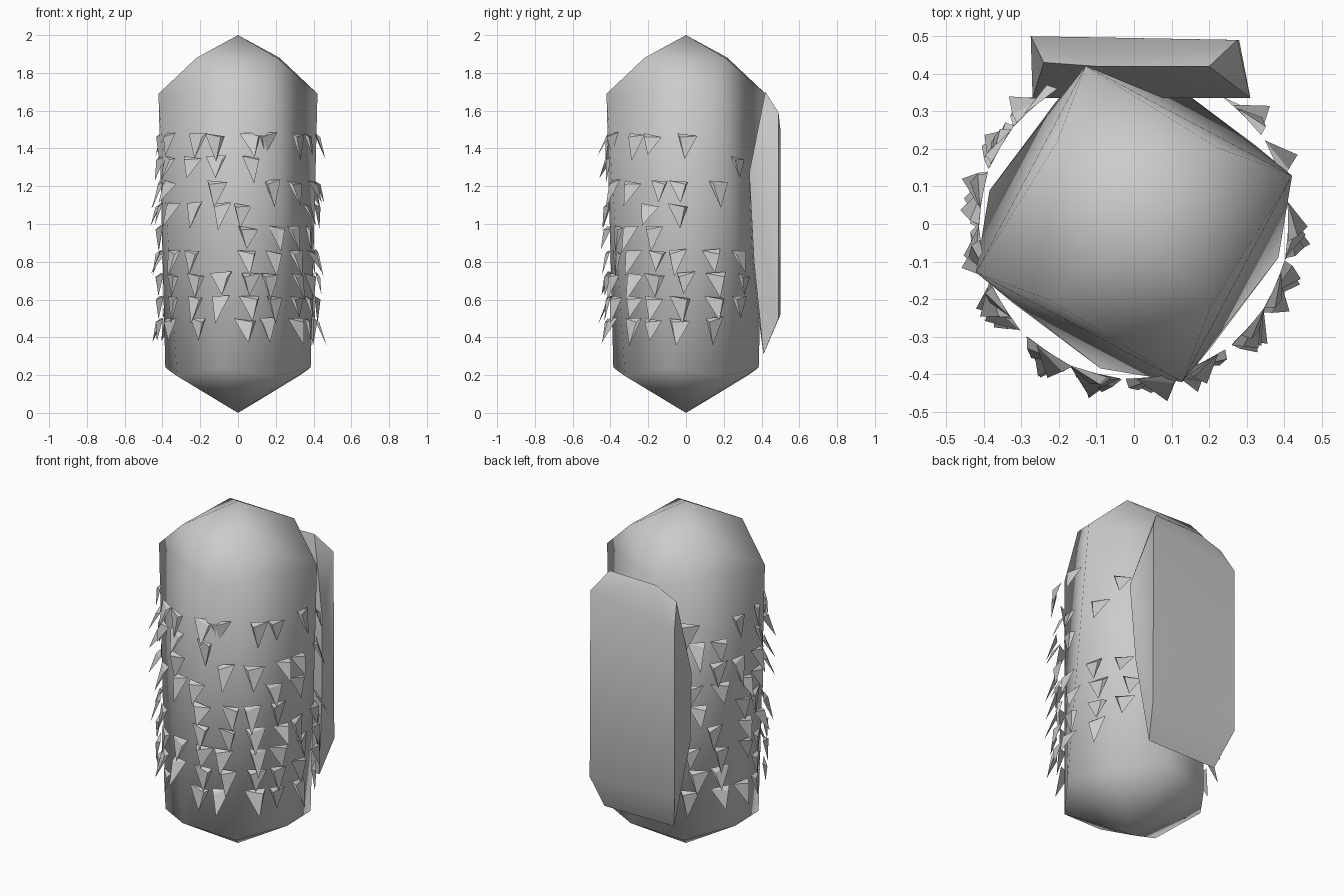
import bpy, bmesh, math, random
from mathutils import Vector, Matrix

if "Cube" in bpy.data.objects:
    bpy.data.objects.remove(bpy.data.objects["Cube"])

random.seed(4)


def polar(r, deg, z):
    a = math.radians(deg)
    return Vector((r * math.cos(a), r * math.sin(a), z))


def finish(name, bm, smooth=None):
    bmesh.ops.recalc_face_normals(bm, faces=bm.faces)
    mesh = bpy.data.meshes.new(name)
    bm.to_mesh(mesh)
    bm.free()
    ob = bpy.data.objects.new(name, mesh)
    bpy.context.collection.objects.link(ob)
    if smooth:
        bpy.ops.object.select_all(action='DESELECT')
        ob.select_set(True)
        bpy.context.view_layer.objects.active = ob
        bpy.ops.object.shade_smooth_by_angle(angle=math.radians(smooth))
    return ob


def hull(name, points, smooth):
    bm = bmesh.new()
    for p in points:
        bm.verts.new(p)
    res = bmesh.ops.convex_hull(bm, input=bm.verts)
    junk = [g for g in res['geom_interior'] if isinstance(g, bmesh.types.BMVert)]
    if junk:
        bmesh.ops.delete(bm, geom=junk, context='VERTS')
    return finish(name, bm, smooth)


# Body: faceted capsule, four-fold rings twisted against each other
rings = [(0.30, 43, 1.88), (0.44, 17, 1.69), (0.395, -13, 0.24), (0.385, 33, 0.195)]
body = [Vector((0, 0, 0)), Vector((0, 0, 2))]
body += [polar(r, a + 90 * k, z) for r, a, z in rings for k in range(4)]
hull("body", body, 70)

# Pack on the back: bevelled slab, narrowing to ridges at top and bottom
pack = [(-.275, .5, 1.5), (.275, .49, 1.59), (.28, .49, .5), (-.275, .5, .52),
        (-.1, .42, 1.695), (.2, .42, 1.7), (-.24, .43, 1.64),
        (.24, .41, .31), (-.21, .41, .31),
        (.31, .335, 1.27), (-.27, .335, 1.2), (-.27, .345, .8), (.29, .36, .8)]
hull("back_pack", pack, 50)

# Scales: pointed shards hanging in columns around the body, one flag per row
rows = [1.48, 1.36, 1.23, 1.11, .99, .86, .74, .62, .5]
columns = {
    45: "010001110", 22: "001001111", -3: "101101111", -24: "101111111",
    -43: "101011111", -64: "101011111", -84: "110111111", -104: "111100110",
    -124: "110101111", -147: "111101111", -170: "111111111", 171: "101111101",
    149: "011101111", 131: "110110111"}
bm = bmesh.new()
for angle, flags in columns.items():
    for z, flag in zip(rows, flags):
        if flag == "0":
            continue
        w = random.uniform(.045, .06)
        h = random.uniform(.11, .15)
        out = random.uniform(0, .06)
        side = random.choice((-1, 1))
        turn = Matrix.Rotation(math.radians(angle + random.uniform(-4, 4)), 4, 'Z')
        local = [(.41, -w, 0), (.41, w, random.uniform(-.02, .01)),
                 (.435, side * .04, -.02), (.42 + out, side * .015, -h)]
        v = [bm.verts.new(turn @ Vector(p) + Vector((0, 0, z))) for p in local]
        for f in ((0, 1, 2), (0, 1, 3), (1, 2, 3), (0, 2, 3)):
            bm.faces.new([v[i] for i in f])
finish("scales", bm)
